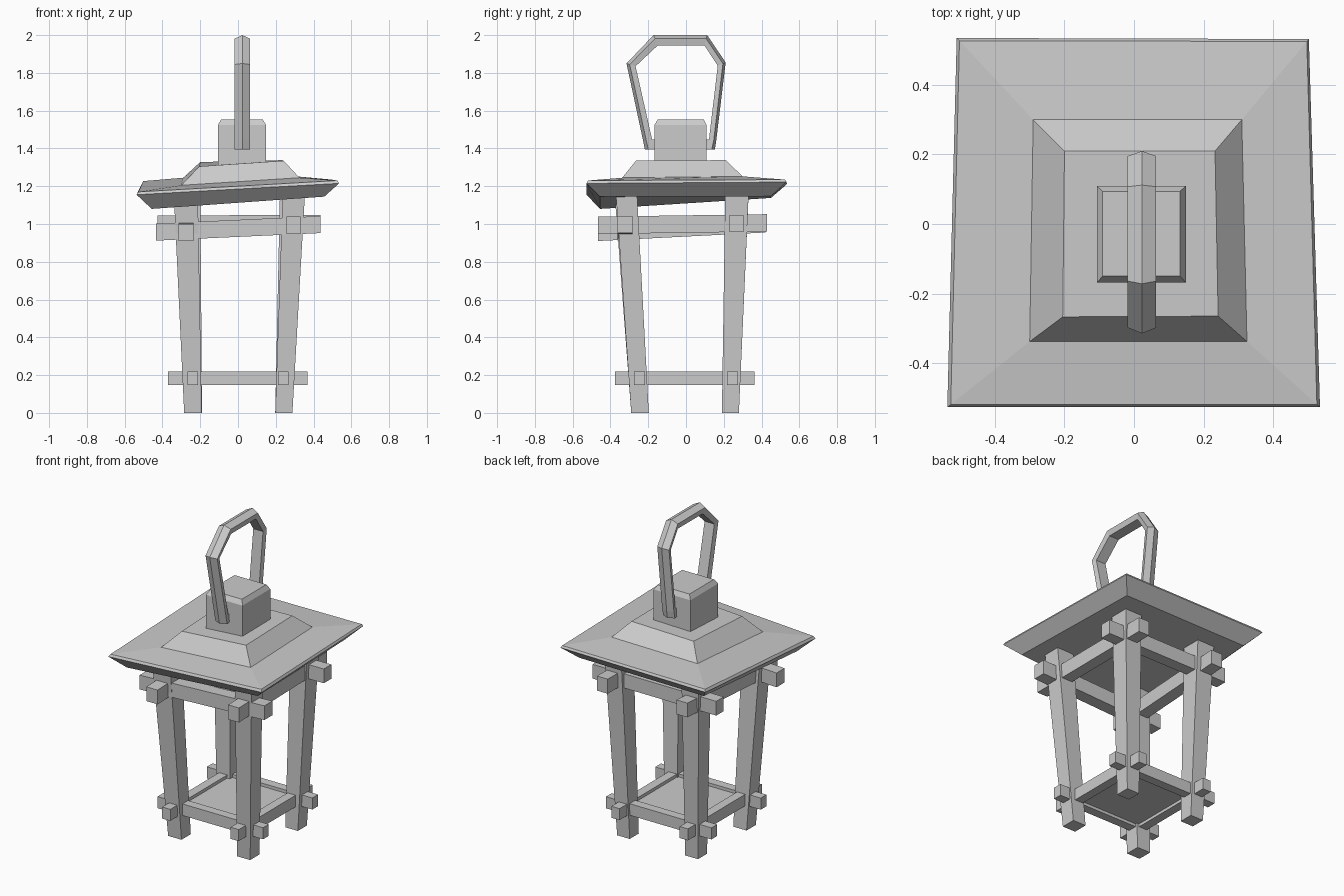
import bpy, bmesh
from mathutils import Vector


def loft(name, rings):
    """Skin a list of equal-length point rings and cap both ends."""
    bm = bmesh.new()
    vs = [[bm.verts.new(p) for p in ring] for ring in rings]
    n = len(vs[0])
    for a, b in zip(vs, vs[1:]):
        for i in range(n):
            j = (i + 1) % n
            bm.faces.new((a[i], a[j], b[j], b[i]))
    bm.faces.new(vs[0][::-1])
    bm.faces.new(vs[-1])
    bmesh.ops.recalc_face_normals(bm, faces=bm.faces)
    me = bpy.data.meshes.new(name)
    bm.to_mesh(me)
    bm.free()
    ob = bpy.data.objects.new(name, me)
    bpy.context.collection.objects.link(ob)
    return ob


def rect(x0, x1, y0, y1, z):
    """Ring of four corners; z is one height or (front left, front right, back right, back left)."""
    z = z if isinstance(z, tuple) else (z,) * 4
    return [(x0, y0, z[0]), (x1, y0, z[1]), (x1, y1, z[2]), (x0, y1, z[3])]


def beam(name, a, b, w, h):
    """Bar from a to b with upright end faces, w wide and h high."""
    a, b = Vector(a), Vector(b)
    along_x = abs(b.x - a.x) > abs(b.y - a.y)
    side = Vector((0, w / 2, 0)) if along_x else Vector((w / 2, 0, 0))
    up = Vector((0, 0, h / 2))
    loft(name, [[p - side - up, p + side - up, p + side + up, p - side + up] for p in (a, b)])


# Splayed legs: bottom and top x/y spans
legs = {
    "front_left": ((-.285, -.192, -.29, -.197), (-.338, -.212, -.375, -.26), 1.12),
    "front_right": ((.197, .288, -.29, -.197), (.237, .355, -.372, -.26), 1.17),
    "back_right": ((.197, .285, .19, .28), (.222, .34, .208, .332), 1.17),
    "back_left": ((-.28, -.19, .19, .28), (-.32, -.2, .208, .332), 1.165),
}
for key, (lo, hi, z) in legs.items():
    loft(key + "_leg", [rect(*lo, 0), rect(*hi, z)])

# Lower frame rails and floor panel
for s, n in ((-1, "front"), (1, "back")):
    beam(n + "_lower_rail", (-.37, s * .246, .183), (.367, s * .246, .183), .057, .073)
for s, n in ((-1, "left"), (1, "right")):
    beam(n + "_lower_rail", (s * .239, -.375, .183), (s * .239, .363, .183), .057, .073)
loft("floor_panel", [rect(-.22, .22, -.225, .225, .165), rect(-.22, .22, -.225, .225, .2)])

# Upper frame rails, slightly crooked
beam("front_upper_rail", (-.435, -.322, .957), (.438, -.322, .997), .08, .09)
beam("back_upper_rail", (-.425, .268, 1.0), (.438, .268, 1.003), .075, .09)
beam("left_upper_rail", (-.275, -.465, .955), (-.265, .42, 1.0), .078, .09)
beam("right_upper_rail", (.294, -.465, .993), (.285, .428, 1.006), .075, .092)

# Two-tier tilted roof
loft("roof", [
    [(-.457, -.455, 1.08), (.457, -.455, 1.145), (.43, .45, 1.147), (-.44, .45, 1.138)],
    [(-.537, -.527, 1.155), (.535, -.527, 1.215), (.503, .532, 1.222), (-.51, .535, 1.212)],
    [(-.527, -.519, 1.17), (.526, -.519, 1.23), (.497, .525, 1.235), (-.502, .527, 1.227)],
    [(-.30, -.338, 1.205), (.325, -.338, 1.245), (.31, .30, 1.252), (-.29, .30, 1.245)],
    [(-.205, -.267, 1.305), (.242, -.265, 1.335), (.233, .21, 1.338), (-.2, .21, 1.328)],
])

# Block on top of the roof
loft("roof_cap", [
    rect(-.107, .149, -.168, .109, 1.28),
    rect(-.107, .149, -.168, .109, 1.523),
    rect(-.09, .132, -.15, .094, 1.552),
])

# Handle: ridged section swept round an open loop; (outer y, z, inner y, z)
path = [(-.218, 1.395, -.165, 1.395), (-.227, 1.44, -.18, 1.45), (-.315, 1.85, -.267, 1.835),
        (-.172, 2.0, -.15, 1.945), (.112, 2.0, .098, 1.945),
        (.21, 1.855, .168, 1.838), (.16, 1.44, .122, 1.45), (.153, 1.395, .105, 1.395)]
rings = []
for oy, oz, iy, iz in path:
    o, i = Vector((.023, oy, oz)), Vector((.023, iy, iz))
    m = o.lerp(i, .35)
    rings.append([o, m + Vector((.041, 0, 0)), i + Vector((.034, 0, 0)),
                  i - Vector((.034, 0, 0)), m - Vector((.041, 0, 0))])
loft("handle", rings)

# Pegs joining the handle to the cap
for n, y0, y1 in (("front", -.19, -.15), ("back", .09, .13)):
    beam(n + "_handle_peg", (.023, y0, 1.422), (.023, y1, 1.422), .066, .05)
